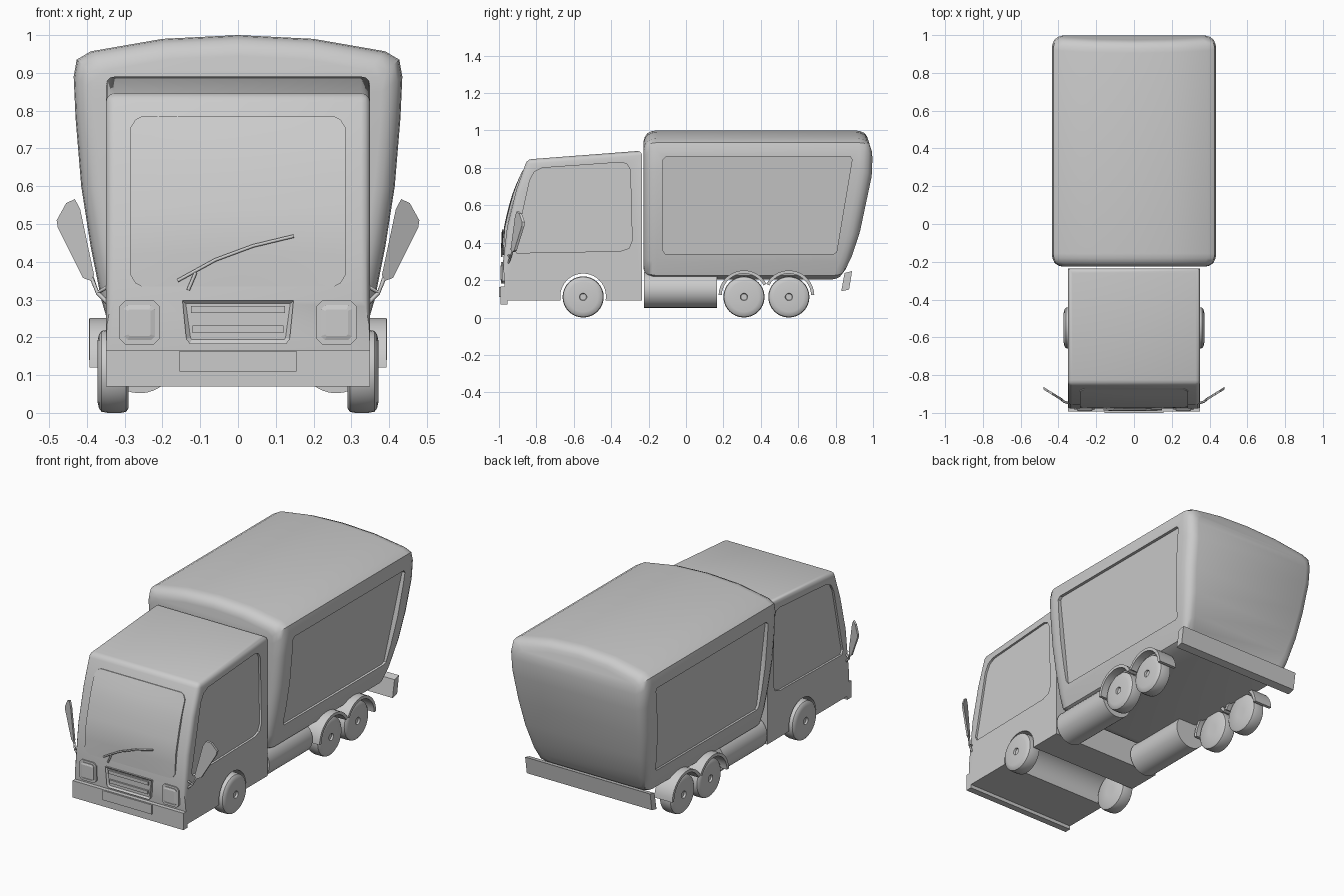
import bpy, bmesh, math
from mathutils import Vector

if "Cube" in bpy.data.objects:
    bpy.data.objects.remove(bpy.data.objects["Cube"])

grey = bpy.data.materials.new("plain_grey")
grey.diffuse_color = (0.6, 0.6, 0.6, 1)
grey.use_nodes = True
grey.node_tree.nodes["Principled BSDF"].inputs["Base Color"].default_value = grey.diffuse_color


def finish(name, bm, smooth=True, angle=35):
    bmesh.ops.recalc_face_normals(bm, faces=bm.faces)
    me = bpy.data.meshes.new(name)
    bm.to_mesh(me)
    bm.free()
    me.materials.append(grey)
    ob = bpy.data.objects.new(name, me)
    bpy.context.collection.objects.link(ob)
    if smooth:
        shade(ob, angle)
    return ob


def activate(ob):
    bpy.ops.object.select_all(action='DESELECT')
    ob.select_set(True)
    bpy.context.view_layer.objects.active = ob


def shade(ob, angle=35):
    activate(ob)
    bpy.ops.object.shade_smooth_by_angle(angle=math.radians(angle))


def loft(bm, rings, caps=True):
    rows = [[bm.verts.new(p) for p in r] for r in rings]
    n = len(rows[0])
    for a, b in zip(rows, rows[1:]):
        for i in range(n):
            bm.faces.new((a[i], a[(i + 1) % n], b[(i + 1) % n], b[i]))
    if caps:
        bm.faces.new(rows[0])
        bm.faces.new(rows[-1])
    return rows


def side_prism(pts, x0, x1):
    """(y, z) outline extruded along x; the ends may be functions of z."""
    bm = bmesh.new()
    f = lambda v, z: v(z) if callable(v) else v
    loft(bm, [[(f(v, z), y, z) for y, z in pts] for v in (x0, x1)])
    return bm


def front_plate(name, pts, y0, y1, inset=0.0, depth=0.0):
    """(x, z) outline extruded to the front, with an optional inset face."""
    bm = bmesh.new()
    loft(bm, [[(x, y, z) for x, z in pts] for y in (y0, y1)])
    if inset:
        bmesh.ops.recalc_face_normals(bm, faces=bm.faces)
        face = min(bm.faces, key=lambda q: q.calc_center_median().y)
        bmesh.ops.inset_region(bm, faces=[face], thickness=inset, depth=depth)
    return finish(name, bm, False)


def cut(ob, cutters):
    for c in cutters:
        m = ob.modifiers.new("cut", 'BOOLEAN')
        m.object, m.solver, m.operation = c, 'EXACT', 'DIFFERENCE'
        activate(ob)
        bpy.ops.object.modifier_apply(modifier=m.name)
        bpy.data.objects.remove(c)
    shade(ob)


def rect(x0, x1, z0, z1, c=0.0):
    if not c:
        return [(x0, z0), (x1, z0), (x1, z1), (x0, z1)]
    return [(x0 + c, z0), (x1 - c, z0), (x1, z0 + c), (x1, z1 - c),
            (x1 - c, z1), (x0 + c, z1), (x0, z1 - c), (x0, z0 + c)]


def tube(name, pts, r):
    cu = bpy.data.curves.new(name, 'CURVE')
    cu.dimensions, cu.bevel_depth, cu.bevel_resolution = '3D', r, 1
    cu.use_fill_caps = True
    sp = cu.splines.new('POLY')
    sp.points.add(len(pts) - 1)
    for p, q in zip(sp.points, pts):
        p.co = (*q, 1)
    cu.materials.append(grey)
    ob = bpy.data.objects.new(name, cu)
    bpy.context.collection.objects.link(ob)


def interp(table, z):
    if z <= table[0][0]:
        return table[0][1]
    for (a, u), (b, v) in zip(table, table[1:]):
        if z <= b:
            return u + (v - u) * (z - a) / (b - a)
    return table[-1][1]


# cab: side outline extruded across, upper edges rounded
cab_outline = [(-0.965, 0.09), (-0.978, 0.30), (-0.957, 0.48), (-0.908, 0.68),
               (-0.85, 0.845), (-0.235, 0.892), (-0.235, 0.09)]
bm = side_prism(cab_outline, -0.35, 0.35)
bmesh.ops.recalc_face_normals(bm, faces=bm.faces)
edges = [e for e in bm.edges if min(v.co.z for v in e.verts) > 0.25
         and e.calc_face_angle(0) > 0.6]
bmesh.ops.bevel(bm, geom=edges, offset=0.024, segments=3, profile=0.5, affect='EDGES')
cab = finish("cab", bm, False)

# wheel arch and side window recesses
window = [(-0.905, 0.345), (-0.35, 0.355), (-0.305, 0.37), (-0.288, 0.41), (-0.298, 0.79),
          (-0.315, 0.82), (-0.345, 0.83), (-0.77, 0.80), (-0.81, 0.78), (-0.835, 0.735),
          (-0.905, 0.42), (-0.918, 0.37)]
arch = [(-0.55 + 0.122 * math.cos(k * math.tau / 40), 0.113 + 0.122 * math.sin(k * math.tau / 40))
        for k in range(40)]
cutters = [finish("arch_cutter", side_prism(arch, -0.5, 0.5), False)]
for s in (1, -1):
    cutters.append(finish("window_cutter", side_prism(window, s * 0.338, s * 0.4), False))
cut(cab, cutters)

# windscreen: thin bulged pane with rounded corners
cab_front = [(0.30, -0.978), (0.48, -0.957), (0.68, -0.908), (0.845, -0.85)]


def pane_y(x, z):
    bulge = math.sin(math.pi * (z - 0.335) / 0.45) * (1 - (x / 0.3) ** 2 * 0.4)
    return interp(cab_front, z) - 0.004 - 0.015 * max(bulge, 0)


bm = bmesh.new()
rows = []
for z in (0.335, 0.343, 0.365, 0.42, 0.48, 0.54, 0.6, 0.66, 0.71, 0.755, 0.777, 0.785):
    d = min(z - 0.335, 0.785 - z)
    half = 0.285 - interp([(0, 0.03), (0.008, 0.014), (0.03, 0)], d)
    rows.append([bm.verts.new((half * k / 5, pane_y(half * k / 5, z), z)) for k in range(-5, 6)])
for a, b in zip(rows, rows[1:]):
    for i in range(10):
        bm.faces.new((a[i], a[i + 1], b[i + 1], b[i]))
rim = [e for e in bm.edges if e.is_boundary]
new = bmesh.ops.extrude_edge_only(bm, edges=rim)["geom"]
for v in new:
    if isinstance(v, bmesh.types.BMVert):
        v.co.y += 0.012
finish("windscreen", bm)

# wiper blade and arm
for name, pts in (("wiper_blade", [(-0.16, 0.35), (-0.06, 0.405), (0.04, 0.442), (0.148, 0.468)]),
                  ("wiper_arm", [(-0.132, 0.325), (-0.112, 0.372)])):
    tube(name, [(x, pane_y(x, z) - 0.006, z) for x, z in pts], 0.005)

# front bumper, number plate, grille
front_plate("front_bumper", rect(-0.35, 0.35, 0.07, 0.166), -0.955, -0.993)
front_plate("number_plate", rect(-0.155, 0.155, 0.11, 0.164), -0.99, -1.0)
front_plate("grille", [(-0.128, 0.183), (0.128, 0.183), (0.137, 0.195), (0.147, 0.297),
                       (-0.147, 0.297), (-0.137, 0.195)], -0.96, -0.988, 0.012, -0.008)
for w, z in ((0.125, 0.264), (0.12, 0.212)):
    front_plate("grille_bar", rect(-w, w, z, z + 0.019), -0.97, -0.99)

# box body: lofted cross-section with softened ends and a raked tail
half = [(0.29, 0.203), (0.34, 0.225), (0.362, 0.30), (0.39, 0.44), (0.415, 0.60), (0.43, 0.78),
        (0.435, 0.89), (0.427, 0.935), (0.39, 0.957), (0.2, 0.99)]
tail = [(0.20, 0.84), (0.24, 0.87), (0.38, 0.92), (0.6, 0.96), (0.82, 1.0), (0.93, 0.995), (1.0, 0.975)]
outline = half + [(0, 1.0)] + [(-x, z) for x, z in reversed(half)]
soft = [(0, 0.055), (0.006, 0.034), (0.02, 0.014), (0.045, 0.003), (0.07, 0)]


def section(inset, yfun):
    return [(x * (1 - inset / 0.43), yfun(z), 0.6 + (z - 0.6) * (1 - inset / 0.4))
            for x, z in outline]


rings = [section(i, lambda z: -0.226 + d) for d, i in soft]
rings += [section(i, lambda z: interp(tail, z) - d) for d, i in reversed(soft)]
bm = bmesh.new()
rows = loft(bm, rings, False)
for r in (rows[0], rows[-1]):
    n = len(r)
    for i in range(len(half) - 1):
        bm.faces.new((r[i], r[i + 1], r[n - 2 - i], r[n - 1 - i]))
    bm.faces.new((r[9], r[10], r[11]))
body = finish("box_body", bm, False)

# recessed side panels following the flare of the walls
panel = [(-0.112, 0.34), (0.79, 0.34), (0.805, 0.35), (0.888, 0.845), (0.878, 0.86),
         (-0.105, 0.86), (-0.122, 0.845), (-0.125, 0.36)]
cutters = []
for s in (1, -1):
    inner = lambda z, s=s: s * (0.357 + (z - 0.34) * 0.115)
    cutters.append(finish("panel_cutter", side_prism(panel, inner, s * 0.6), False))
cut(body, cutters)

# rear bumper
finish("rear_bumper", side_prism([(0.83, 0.14), (0.872, 0.15), (0.888, 0.248), (0.848, 0.238)],
                                 -0.395, 0.395), False)

wheel_profile = [(0.29, 0.03), (0.29, 0.098), (0.296, 0.107), (0.31, 0.11), (0.345, 0.11),
                 (0.361, 0.107), (0.368, 0.098), (0.372, 0.08), (0.372, 0.02), (0.362, 0.017)]
for s, side in ((1, "right"), (-1, "left")):
    # wheels
    for y, pos in ((-0.55, "front"), (0.31, "middle"), (0.55, "rear")):
        bm = bmesh.new()
        loft(bm, [[(s * x, y + r * math.cos(k * math.tau / 32), 0.11 + r * math.sin(k * math.tau / 32))
                   for k in range(32)] for x, r in wheel_profile])
        finish(f"{side}_{pos}_wheel", bm)
    # rear mudguards
    for y, a0, a1 in ((0.31, 28, 178), (0.55, 2, 152)):
        steps = [math.radians(a0 + (a1 - a0) * k / 16) for k in range(17)]
        ring = [(y + 0.136 * math.cos(a), 0.116 + 0.136 * math.sin(a)) for a in steps]
        ring += [(y + 0.119 * math.cos(a), 0.116 + 0.119 * math.sin(a)) for a in reversed(steps)]
        finish(f"{side}_mudguard", side_prism(ring, s * 0.28, s * 0.393))
    # side tank
    bm = bmesh.new()
    loft(bm, [[(s * 0.26 + 0.096 * math.cos(k * math.tau / 32), y, 0.148 + 0.096 * math.sin(k * math.tau / 32))
               for k in range(32)] for y in (-0.225, 0.165)])
    finish(f"{side}_tank", bm)
    # headlight
    a, b = sorted((s * 0.208, s * 0.314))
    front_plate(f"{side}_headlight_frame", rect(a, b, 0.181, 0.297, 0.015), -0.96, -0.984)
    front_plate(f"{side}_headlight", rect(a + 0.012, b - 0.012, 0.193, 0.285, 0.01),
                -0.975, -0.988, 0.012, 0.004)
    # mirror and its stem
    shape = [(0.48, 0.51), (0.455, 0.555), (0.432, 0.566), (0.418, 0.54), (0.381, 0.365),
             (0.39, 0.35), (0.41, 0.357), (0.477, 0.49)]
    bm = bmesh.new()
    loft(bm, [[(s * x, -0.938 + 0.62 * (x - 0.38) + t, z) for x, z in shape] for t in (0, 0.014)])
    finish(f"{side}_mirror", bm, False)
    tube(f"{side}_mirror_stem", [(s * 0.343, -0.95, 0.335), (s * 0.372, -0.94, 0.318),
                                 (s * 0.392, -0.922, 0.37)], 0.006)
    tube(f"{side}_mirror_brace", [(s * 0.343, -0.95, 0.29), (s * 0.372, -0.94, 0.318)], 0.006)
